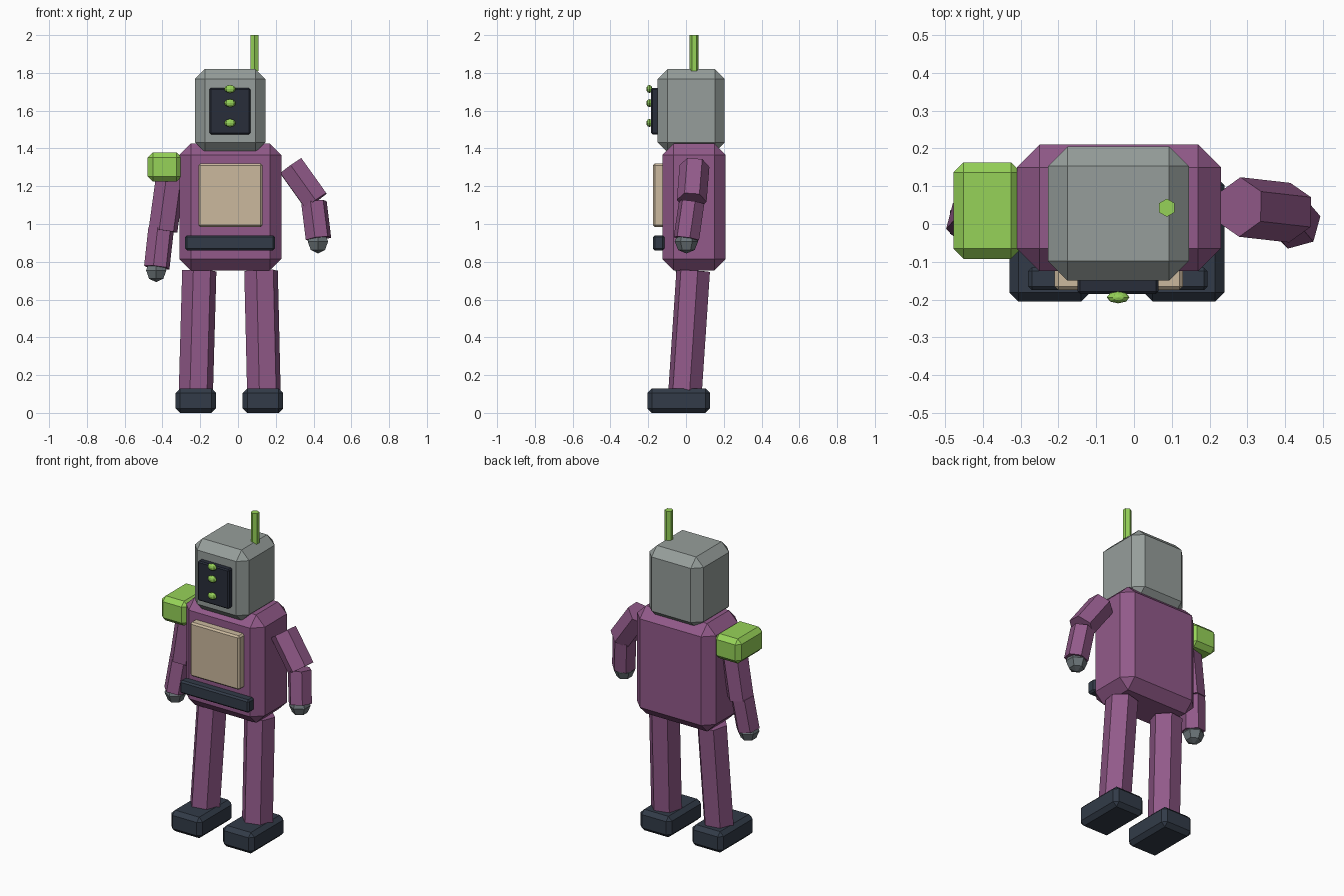
import bpy, bmesh, math
from mathutils import Vector, Matrix

cube = bpy.data.objects.get("Cube")
if cube:
    bpy.data.objects.remove(cube, do_unlink=True)


def material(name, rgb):
    """Flat material from 8-bit display values, stored as linear."""
    lin = [(c / 255 / 12.92) if c < 11 else ((c / 255 + 0.055) / 1.055) ** 2.4 for c in rgb]
    mat = bpy.data.materials.new(name)
    mat.use_nodes = True
    mat.diffuse_color = (*lin, 1)
    mat.node_tree.nodes["Principled BSDF"].inputs["Base Color"].default_value = (*lin, 1)
    return mat


PURPLE = material("plum paint", (146, 90, 138))
GRAY = material("light metal", (150, 158, 155))
STEEL = material("dark metal", (108, 117, 121))
GREEN = material("lime", (150, 210, 88))
NAVY = material("dark slate", (50, 59, 72))
SCREEN = material("screen black", (40, 45, 58))
TAN = material("beige plate", (203, 185, 158))


def finish(name, bm, mat):
    bmesh.ops.recalc_face_normals(bm, faces=bm.faces)
    mesh = bpy.data.meshes.new(name)
    bm.to_mesh(mesh)
    bm.free()
    mesh.materials.append(mat)
    obj = bpy.data.objects.new(name, mesh)
    bpy.context.collection.objects.link(obj)
    return obj


def box(name, mat, xs, ys, zs, bevel):
    """Chamfered box given by its extents on each axis."""
    lo, hi = map(Vector, zip(xs, ys, zs))
    bm = bmesh.new()
    bmesh.ops.create_cube(bm, size=1)
    bmesh.ops.scale(bm, vec=hi - lo, verts=bm.verts)
    bmesh.ops.translate(bm, vec=(lo + hi) / 2, verts=bm.verts)
    bmesh.ops.bevel(bm, geom=bm.edges[:], offset=bevel, segments=1,
                    affect='EDGES', clamp_overlap=True)
    return finish(name, bm, mat)


def limb(name, mat, start, end, radius, twist=0):
    """Six-sided rod between two points, with a corner facing y before the twist."""
    a, b = Vector(start), Vector(end)
    axis = a - b
    bm = bmesh.new()
    bmesh.ops.create_cone(bm, cap_ends=True, segments=6, radius1=radius,
                          radius2=radius, depth=axis.length)
    # Put one corner exactly on the y axis
    corner = next(iter(bm.verts)).co
    spin = math.pi / 2 - math.atan2(corner.y, corner.x) + math.radians(twist)
    turn = Vector((0, 0, 1)).rotation_difference(axis).to_matrix().to_4x4()
    bm.transform(Matrix.Translation((a + b) / 2) @ turn @ Matrix.Rotation(spin, 4, 'Z'))
    return finish(name, bm, mat)


def ball(name, mat, centre, scale, segments, rings):
    bm = bmesh.new()
    bmesh.ops.create_uvsphere(bm, u_segments=segments, v_segments=rings, radius=1)
    bmesh.ops.scale(bm, vec=scale, verts=bm.verts)
    bmesh.ops.translate(bm, vec=centre, verts=bm.verts)
    return finish(name, bm, mat)


# Body with its front fittings
box("torso", PURPLE, (-0.31, 0.23), (-0.125, 0.21), (0.755, 1.425), 0.06)
box("chest_plate", TAN, (-0.21, 0.13), (-0.175, -0.115), (0.985, 1.32), 0.01)
box("belt", NAVY, (-0.28, 0.195), (-0.175, -0.115), (0.86, 0.94), 0.01)

# Head, face screen, lights and antenna
box("head", GRAY, (-0.228, 0.145), (-0.15, 0.205), (1.38, 1.82), 0.052)
box("face_screen", SCREEN, (-0.15, 0.065), (-0.185, -0.14), (1.475, 1.72), 0.007)
for i, z in enumerate((1.715, 1.64, 1.535)):
    ball(f"face_light_{i + 1}", GREEN, (-0.042, -0.194, z), (0.03, 0.016, 0.021), 8, 6)
limb("antenna", GREEN, (0.087, 0.043, 2.0), (0.087, 0.043, 1.81), 0.024)

# Single shoulder pad
box("right_shoulder_pad", GREEN, (-0.478, -0.298), (-0.092, 0.163), (1.225, 1.378), 0.027)

# Arms: shoulder, elbow, forearm top, wrist
arms = {
    "left": ((0.28, 0.045, 1.307), (0.412, 0.03, 1.122), (0.402, 0.03, 1.115), (0.426, 0.002, 0.922)),
    "right": ((-0.355, 0.04, 1.27), (-0.397, 0.03, 0.965), (-0.407, 0.03, 0.975), (-0.43, 0.005, 0.77)),
}
for side, (shoulder, elbow, fore, wrist) in arms.items():
    limb(f"{side}_upper_arm", PURPLE, shoulder, elbow, 0.079, 0 if side == "left" else -15)
    limb(f"{side}_forearm", PURPLE, fore, wrist, 0.07, -15)
    hand = Vector(wrist) - Vector((0.003, 0, 0.015))
    ball(f"{side}_hand", STEEL, hand, (0.062, 0.062, 0.063), 6, 4)

# Legs and feet
for side, hip, ankle, twist in (("left", 0.122, 0.137, -15), ("right", -0.205, -0.223, -20)):
    limb(f"{side}_leg", PURPLE, (hip, 0.038, 0.752), (ankle, -0.005, 0.11), 0.092, twist)
    mid = ankle - 0.005 if side == "left" else ankle
    box(f"{side}_foot", NAVY, (mid - 0.107, mid + 0.107), (-0.205, 0.127), (0, 0.13), 0.024)
